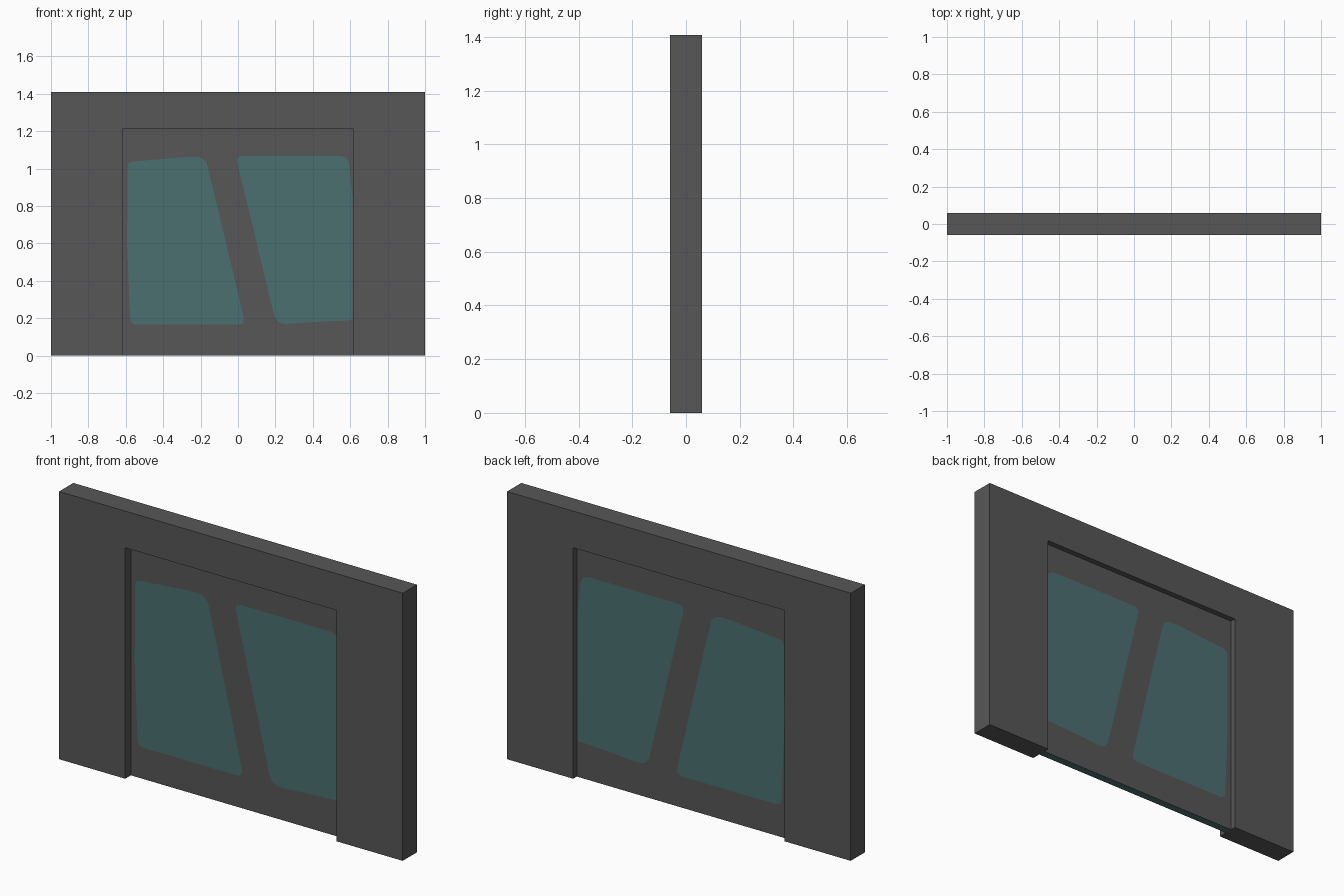
import bpy, bmesh, math
from mathutils import Vector, Matrix

if "Cube" in bpy.data.objects:
    bpy.data.objects.remove(bpy.data.objects["Cube"])


def material(name, rgb):
    m = bpy.data.materials.new(name)
    m.diffuse_color = (*rgb, 1)
    m.use_nodes = True
    m.node_tree.nodes["Principled BSDF"].inputs["Base Color"].default_value = m.diffuse_color
    return m


GREY = material("dark grey", (0.095, 0.095, 0.095))
TEAL = material("teal glass", (0.072, 0.160, 0.166))


def rounded(corners, steps=5):
    """Outline from (x, z, radius) corners, each rounded by a short arc."""
    out, n = [], len(corners)
    for i, (x, z, r) in enumerate(corners):
        p = Vector((x, z))
        if r == 0:
            out.append(p)
            continue
        a = p + (Vector(corners[i - 1][:2]) - p).normalized() * r
        b = p + (Vector(corners[(i + 1) % n][:2]) - p).normalized() * r
        for k in range(steps + 1):
            t = k / steps
            out.append(a * (1 - t) ** 2 + p * 2 * t * (1 - t) + b * t * t)
    return out


def slab(name, outlines, y0, y1, mat):
    """Extrude filled outlines (inner ones become holes) between y0 and y1."""
    cu = bpy.data.curves.new(name + "_profile", 'CURVE')
    cu.dimensions = '2D'
    cu.fill_mode = 'BOTH'
    cu.extrude = (y1 - y0) / 2
    for pts in outlines:
        sp = cu.splines.new('POLY')
        sp.points.add(len(pts) - 1)
        for q, p in zip(sp.points, pts):
            q.co = (p[0], p[1], 0, 1)
        sp.use_cyclic_u = True
    tmp = bpy.data.objects.new(name + "_profile", cu)
    bpy.context.collection.objects.link(tmp)
    dg = bpy.context.evaluated_depsgraph_get()
    me = bpy.data.meshes.new_from_object(tmp.evaluated_get(dg))
    bpy.data.objects.remove(tmp)
    me.transform(Matrix.Translation((0, (y0 + y1) / 2, 0)) @ Matrix.Rotation(math.pi / 2, 4, 'X'))
    bm = bmesh.new()
    bm.from_mesh(me)
    bmesh.ops.remove_doubles(bm, verts=bm.verts, dist=1e-5)
    bmesh.ops.recalc_face_normals(bm, faces=bm.faces)
    for f in bm.faces:
        f.smooth = False
        f.material_index = 0
    bm.to_mesh(me)
    bm.free()
    me.materials.clear()
    me.materials.append(mat)
    me.name = name
    ob = bpy.data.objects.new(name, me)
    bpy.context.collection.objects.link(ob)
    return ob


W, H, D = 1.0, 1.408, 0.059        # wall half width, height, half depth
w, h = 0.615, 1.215                # opening half width, height
Y0, Y1 = -0.012, 0.029             # door panel faces

# Wall with a doorway open at the bottom
slab("wall", [[(-W, 0), (-w, 0), (-w, h), (w, h), (w, 0), (W, 0), (W, H), (-W, H)]], -D, D, GREY)

# Window outlines, split by a slanted bar
left_window = rounded([(-0.59, 1.035, 0.03), (-0.30, 1.06, 0), (-0.175, 1.065, 0.06),
                       (0.04, 0.165, 0.045), (-0.575, 0.165, 0.035), (-0.593, 0.6, 0)])
right_window = rounded([(-0.012, 1.067, 0.04), (0.59, 1.067, 0.05), (0.612, 0.84, 0),
                        (0.613, 0.19, 0.01), (0.38, 0.178, 0), (0.205, 0.165, 0.06)])

# Recessed door panel with window holes and a teal underside
panel = slab("door_panel", [[(-w, 0), (w, 0), (w, h), (-w, h)], left_window, right_window],
             Y0, Y1, GREY)
panel.data.materials.append(TEAL)
for f in panel.data.polygons:
    if f.normal.z < -0.9 and f.center.z < 0.01:
        f.material_index = 1

# Flush glass filling the holes
slab("left_glass", [left_window], Y0, Y1, TEAL)
slab("right_glass", [right_window], Y0, Y1, TEAL)
